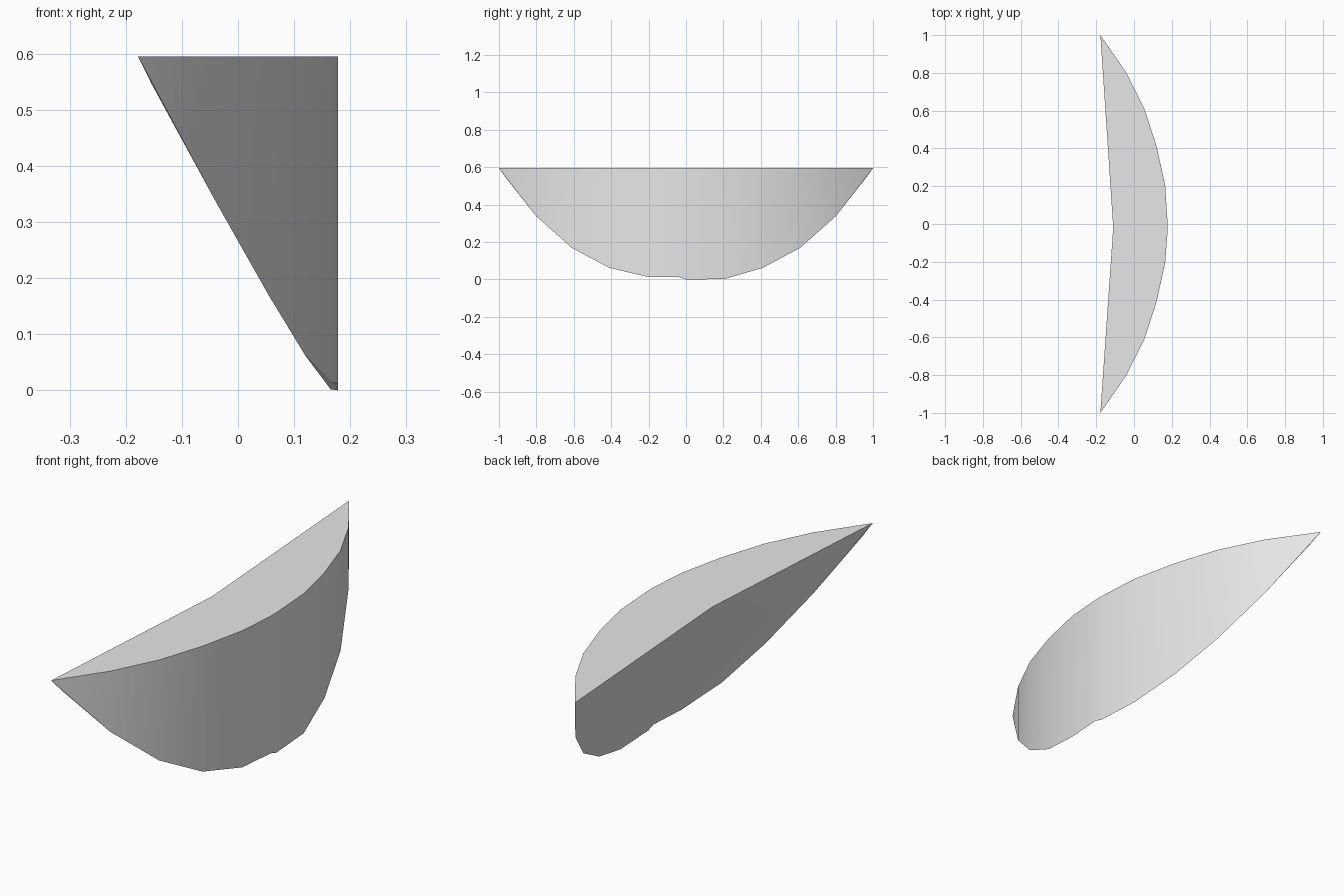
import bpy
import bmesh

if "Cube" in bpy.data.objects:
    bpy.data.objects.remove(bpy.data.objects["Cube"], do_unlink=True)

TOP = 0.595
# Half of the bowed outline, from beside the keel to the tip: x, y, lower z
HALF = [(0.165, 0.205, 0.002), (0.12, 0.41, 0.062), (0.055, 0.61, 0.169),
        (-0.04, 0.8, 0.337), (-0.154, 0.965, 0.546)]
TIP_X = -0.178
STEP = 0.012  # the front half ends slightly higher at the keel

front = [(x, -y, z) for x, y, z in reversed(HALF)]
front[-1] = (*front[-1][:2], 0.014)
front.append((0.178, -0.035, STEP))
back = [(0.178, 0, 0)] + HALF

# Grey material
grey = bpy.data.materials.new("light_grey")
grey.use_nodes = True
colour = (0.8, 0.8, 0.8, 1)
grey.diffuse_color = colour
grey.node_tree.nodes["Principled BSDF"].inputs["Base Color"].default_value = colour

bm = bmesh.new()
tip_front = bm.verts.new((TIP_X, -1, TOP))
tip_back = bm.verts.new((TIP_X, 1, TOP))
inner = bm.verts.new((-0.11, -0.02, TOP))
low_front = [bm.verts.new(p) for p in front]
low_back = [bm.verts.new(p) for p in back]
low = low_front + low_back
high = [bm.verts.new((v.co.x, v.co.y, TOP)) for v in low]

# Flat top
bm.faces.new([inner, tip_front, *high, tip_back])

# Bowed outer wall
bm.faces.new([tip_front, low[0], high[0]])
for i in range(len(low) - 1):
    bm.faces.new([low[i], low[i + 1], high[i + 1], high[i]])
bm.faces.new([low[-1], tip_back, high[-1]])

# Sloping inner faces and the small step between them
bm.faces.new([inner, *reversed(low_front), tip_front])
bm.faces.new([inner, tip_back, *reversed(low_back)])
bm.faces.new([inner, low_back[0], low_front[-1]])

bmesh.ops.recalc_face_normals(bm, faces=bm.faces)
mesh = bpy.data.meshes.new("curved_wedge")
bm.to_mesh(mesh)
bm.free()
mesh.materials.append(grey)

wedge = bpy.data.objects.new("curved_wedge", mesh)
bpy.context.collection.objects.link(wedge)
bpy.ops.object.select_all(action='DESELECT')
bpy.context.view_layer.objects.active = wedge
wedge.select_set(True)
bpy.ops.object.shade_smooth_by_angle()
